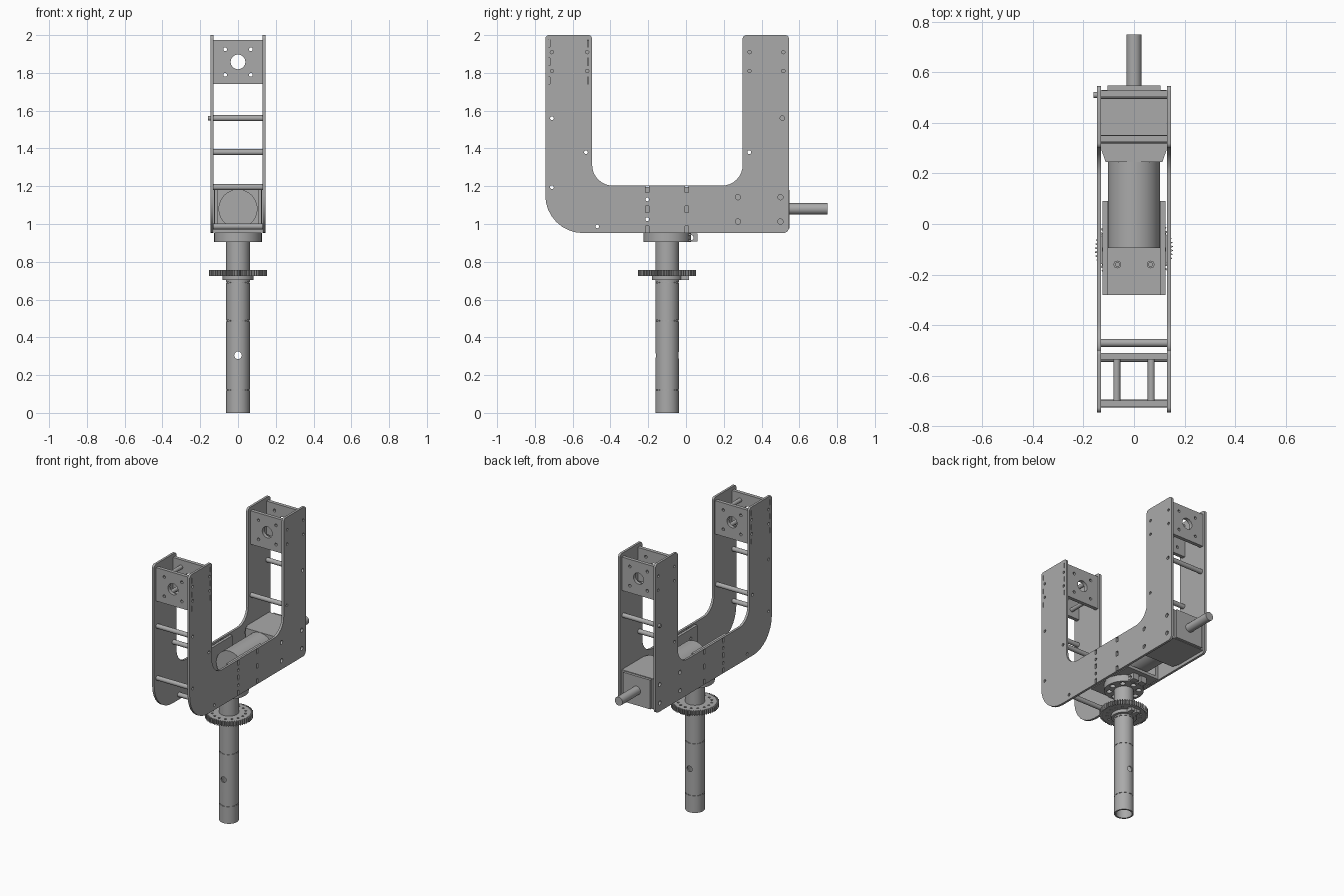
import bpy, bmesh
from math import sin, cos, pi, tau, radians
from mathutils import Matrix, Vector

if "Cube" in bpy.data.objects:
    bpy.data.objects.remove(bpy.data.objects["Cube"])

grey = bpy.data.materials.new("machined_grey")
grey.use_nodes = True
grey.diffuse_color = (0.4, 0.4, 0.4, 1)
grey.node_tree.nodes["Principled BSDF"].inputs["Base Color"].default_value = grey.diffuse_color
parts = []

# Extrusion frames: profile (u, v) placed in the plane across each axis
FRAMES = {"x": Matrix(((0, 0, 1), (1, 0, 0), (0, 1, 0))),
          "y": Matrix(((1, 0, 0), (0, 0, -1), (0, 1, 0))),
          "z": Matrix.Identity(3)}


def circle(u, v, r, n=16):
    return [(u + r * cos(tau * i / n), v + r * sin(tau * i / n)) for i in range(n)]


def ring(v, radius, r, count, n=10):
    return [circle(*p, r, n) for p in circle(0, v, radius, count)]


def rect(u0, u1, v0, v1):
    return [(u0, v0), (u1, v0), (u1, v1), (u0, v1)]


def rounded(corners, n=8):
    """Round right-angled corners given as (u, v, radius)."""
    out = []
    for i, (u, v, r) in enumerate(corners):
        p = Vector((u, v))
        a = (Vector(corners[i - 1][:2]) - p).normalized()
        b = (Vector(corners[(i + 1) % len(corners)][:2]) - p).normalized()
        c = p + r * (a + b)
        for k in range(n + 1):
            t = pi / 2 * k / n
            out.append(tuple(c - r * (cos(t) * b + sin(t) * a)))
    return out


def sheet(name, axis, lo, hi, outline, holes=()):
    """Extrude an outline with holes along an axis from lo to hi."""
    curve = bpy.data.curves.new(name, "CURVE")
    curve.dimensions = "2D"
    curve.fill_mode = "BOTH"
    curve.extrude = (hi - lo) / 2
    for loop in (outline, *holes):
        s = curve.splines.new("POLY")
        s.points.add(len(loop) - 1)
        for pt, (u, v) in zip(s.points, loop):
            pt.co = (u, v, 0, 1)
        s.use_cyclic_u = True
    tmp = bpy.data.objects.new(name + "_profile", curve)
    bpy.context.collection.objects.link(tmp)
    bpy.context.view_layer.update()
    mesh = bpy.data.meshes.new_from_object(tmp.evaluated_get(bpy.context.evaluated_depsgraph_get()))
    bpy.data.objects.remove(tmp)
    mesh.transform(FRAMES[axis].to_4x4())
    shift = Vector((axis == "x", axis == "y", axis == "z")) * (lo + hi) / 2
    mesh.transform(Matrix.Translation(shift))
    bm = bmesh.new()
    bm.from_mesh(mesh)
    bmesh.ops.remove_doubles(bm, verts=bm.verts, dist=1e-5)
    bmesh.ops.recalc_face_normals(bm, faces=bm.faces)
    bm.to_mesh(mesh)
    bm.free()
    mesh.materials.clear()
    mesh.materials.append(grey)
    obj = bpy.data.objects.new(name, mesh)
    bpy.context.collection.objects.link(obj)
    parts.append(obj)
    return obj


# U-shaped side plates
COL = -0.1
MID = 1.08
rods = [(-0.71, 1.56), (-0.53, 1.38), (-0.71, 1.195), (-0.47, 0.987), (0.335, 1.38)]
long_rod = (0.51, 1.56)
mounts = [-0.71, -0.523, 0.337, 0.515]
frame = rounded([(-0.745, 0.952, 0.2), (0.545, 0.952, 0.03), (0.545, 2, 0.02), (0.3, 2, 0.02),
                 (0.3, 1.203, 0.11), (-0.497, 1.203, 0.11), (-0.497, 2, 0.02), (-0.745, 2, 0.02)])
bores = [circle(y, z, 0.01, 12) for y, z in rods]
bores += [circle(*long_rod, 0.012, 12)]
bores += [circle(y, z, 0.009, 12) for y in mounts for z in (1.81, 1.91)]
bores += [circle(y, z, 0.014) for y in (0.275, 0.5) for z in (1.013, 1.142)]
bores += [rect(y - 0.009, y + 0.009, z, z + 0.034)
          for y in (-0.205, 0.005) for z in (0.955, 1.062, 1.166)]
bores += [rect(y - 0.003, y + 0.003, z, z + 0.038)
          for y in (-0.724, -0.518) for z in (1.74, 1.84, 1.938)]
spot = [circle(-0.205, z, 0.01, 12) for z in (1.025, 1.13)]
for side, s in (("left", 1), ("right", -1)):
    a, b = sorted((s * 0.13, s * 0.146))
    sheet(side + "_side_plate", "x", a, b, frame, bores + spot)
    a, b = sorted((s * 0.105, s * 0.124))
    sheet(side + "_inner_plate", "x", a, b, rect(-0.28, 0.09, 0.955, 1.195), spot)

# Bearing mounts at the arm tops
pattern = [circle(0, 1.858, 0.039, 28)]
pattern += [circle(x, z, 0.01, 12) for x in (-0.068, 0.068) for z in (1.79, 1.925)]
for i, y in enumerate(mounts):
    sheet(f"mount_plate_{i + 1}", "y", y - 0.0125, y + 0.0125, rect(-0.13, 0.13, 1.74, 1.975), pattern)
for x in (-0.068, 0.068):
    for z in (1.79, 1.925):
        sheet("mount_spacer", "y", -0.7, -0.53, circle(x, z, 0.014), [circle(x, z, 0.01, 12)])

# Cross rods
for y, z in rods:
    sheet("cross_rod", "x", -0.13, 0.13, circle(y, z, 0.016, 20), [circle(y, z, 0.01, 12)])
sheet("long_cross_rod", "x", -0.16, 0.13, circle(*long_rod, 0.012, 20))
sheet("long_rod_sleeve", "x", -0.13, 0.13, circle(*long_rod, 0.016, 20))

# Base floor between the plates
sheet("base_floor", "z", 0.952, 0.972, rect(-0.124, 0.124, -0.28, 0.09),
      [circle(x, -0.16, 0.008, 12) for x in (-0.066, 0.066)])
for x in (-0.066, 0.066):
    sheet("floor_screw", "z", 0.965, 0.985, circle(x, -0.16, 0.015), [circle(x, -0.16, 0.008, 12)])

# Motor, gearbox and output shaft
sheet("motor_body", "y", -0.095, 0.25, circle(0, MID, 0.103, 48))
sheet("gearbox", "z", 0.972, 1.185, [(-0.112, 0.245), (0.112, 0.245), (0.128, 0.29), (0.128, 0.53),
                                     (-0.128, 0.53), (-0.128, 0.29)])
sheet("gearbox_cover", "y", 0.525, 0.548, rect(-0.105, 0.105, 0.975, 1.18))
sheet("output_shaft", "y", 0.54, 0.748, circle(0, MID, 0.03, 28))

# Clamp collar under the base and clamp hub under the gear
bore = circle(0, COL, 0.0625, 40)
sheet("top_collar", "z", 0.905, 0.952, circle(0, COL, 0.126, 48), [bore] + ring(COL, 0.094, 0.018, 8, 14))
sheet("gear_hub", "z", 0.703, 0.727, circle(0, COL, 0.081, 40), [bore])
for s in (-1, 1):
    a, b = sorted((s * 0.008, s * 0.055))
    sheet("collar_ear", "x", a, b, rect(0.005, 0.06, 0.907, 0.95), [circle(0.026, 0.928, 0.014)])
    a, b = sorted((s * 0.006, s * 0.035))
    sheet("hub_ear", "x", a, b, rect(-0.035, 0.016, 0.703, 0.725))

# Spur gear
TEETH = 60
teeth = []
for i in range(TEETH):
    for part, r in ((0, 0.14), (0.4, 0.14), (0.55, 0.154), (0.85, 0.154)):
        t = tau * (i + part) / TEETH
        teeth.append((r * cos(t), COL + r * sin(t)))
sheet("spur_gear", "z", 0.725, 0.757, teeth, [bore] + ring(COL, 0.108, 0.008, 16))

# Column tube with a cross hole and rings of fine slits
tube = sheet("column_tube", "z", 0, 0.952, circle(0, COL, 0.0625, 48), [circle(0, COL, 0.052, 48)])
bm = bmesh.new()
bmesh.ops.create_cone(bm, cap_ends=True, segments=20, radius1=0.02, radius2=0.02, depth=0.3,
                      matrix=Matrix.Translation((0, COL, 0.305)) @ Matrix.Rotation(pi / 2, 4, "X"))
for z in (0.122, 0.488, 0.69):
    for i in range(12):
        place = (Matrix.Translation((0, COL, z)) @ Matrix.Rotation(tau * i / 12, 4, "Z")
                 @ Matrix.Translation((0.063, 0, 0)) @ Matrix.Diagonal((0.012, 0.02, 0.006, 1)))
        bmesh.ops.create_cube(bm, size=1, matrix=place)
mesh = bpy.data.meshes.new("tube_cutter")
bm.to_mesh(mesh)
bm.free()
cutter = bpy.data.objects.new("tube_cutter", mesh)
bpy.context.collection.objects.link(cutter)
cutter.hide_render = True
cut = tube.modifiers.new("cuts", "BOOLEAN")
cut.operation = "DIFFERENCE"
cut.solver = "EXACT"
cut.object = cutter
bpy.context.view_layer.update()
tube.data = bpy.data.meshes.new_from_object(tube.evaluated_get(bpy.context.evaluated_depsgraph_get()))
tube.modifiers.clear()
bpy.data.objects.remove(cutter)

# Smooth round walls, keep edges sharp
bpy.ops.object.select_all(action="DESELECT")
for obj in parts:
    obj.select_set(True)
bpy.context.view_layer.objects.active = tube
bpy.ops.object.shade_smooth_by_angle(angle=radians(30))
